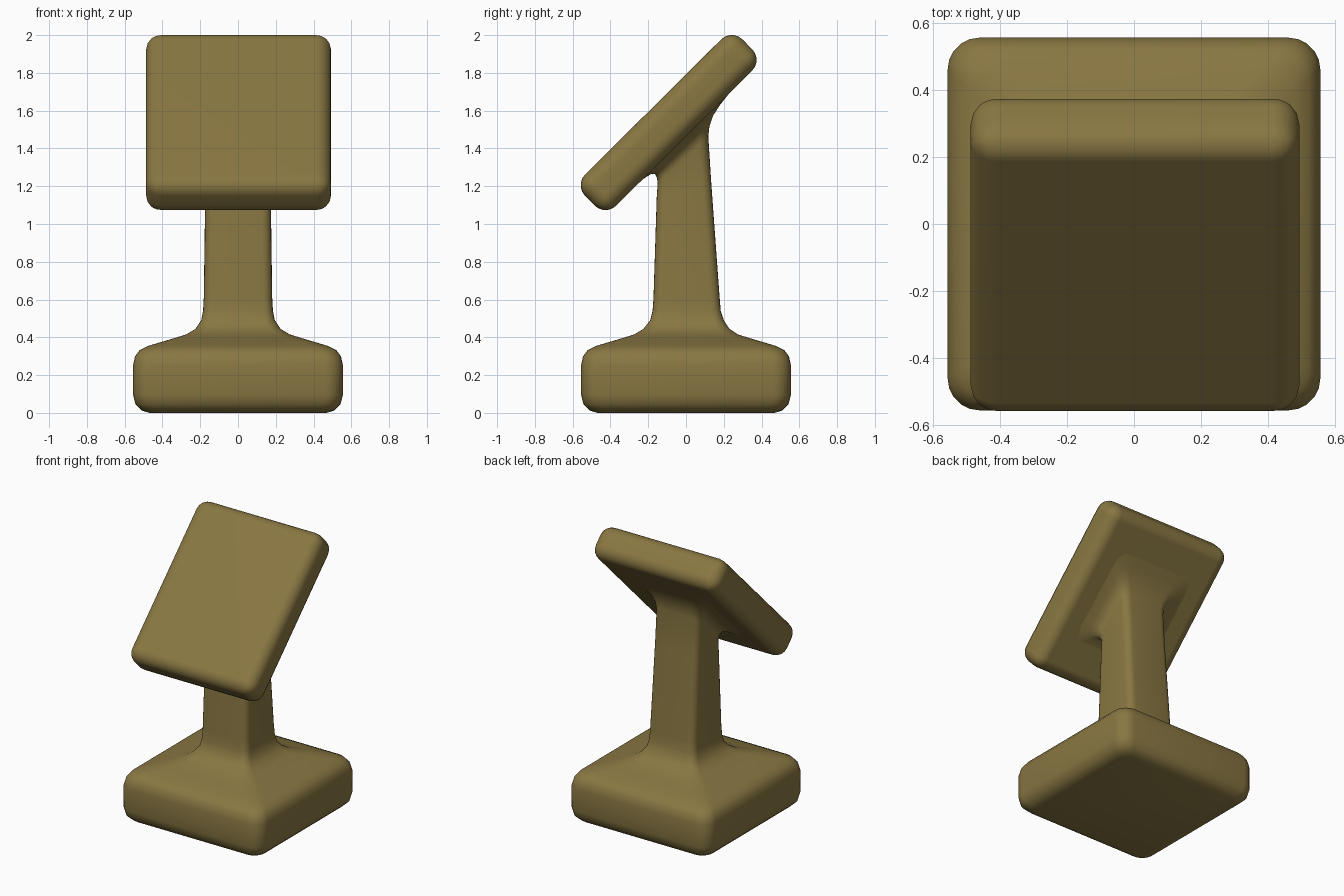
import bpy, bmesh, math
from mathutils import Matrix

if "Cube" in bpy.data.objects:
    bpy.data.objects.remove(bpy.data.objects["Cube"])

mat = bpy.data.materials.new("olive_brown")
mat.diffuse_color = (0.25, 0.185, 0.055, 1)
mat.use_nodes = True
mat.node_tree.nodes["Principled BSDF"].inputs["Base Color"].default_value = mat.diffuse_color


def finish(bm, name):
    bmesh.ops.recalc_face_normals(bm, faces=bm.faces)
    me = bpy.data.meshes.new(name)
    bm.to_mesh(me)
    bm.free()
    ob = bpy.data.objects.new(name, me)
    bpy.context.collection.objects.link(ob)
    me.materials.append(mat)
    for p in me.polygons:
        p.use_smooth = True
    return ob


def rounded_ring(bm, hx, y0, y1, r, z, k):
    """Rounded rectangle loop whose height is sheared by k along y."""
    cy, hy, n = (y0 + y1) / 2, (y1 - y0) / 2, 5
    ring = []
    for q, (sx, sy) in enumerate([(1, 1), (-1, 1), (-1, -1), (1, -1)]):
        for i in range(n + 1):
            a = math.pi / 2 * (q + i / n)
            x = sx * (hx - r) + r * math.cos(a)
            y = cy + sy * (hy - r) + r * math.sin(a)
            ring.append(bm.verts.new((x, y, z + k * y)))
    return ring


# Foot and neck: one loft, from the floor up to the underside of the panel
# (half width, front y, back y, corner radius, height, slope)
sections = [
    (0.47, -0.47, 0.47, 0.06, 0.000, 0),
    (0.51, -0.51, 0.51, 0.08, 0.013, 0),
    (0.543, -0.543, 0.543, 0.09, 0.045, 0),
    (0.555, -0.555, 0.555, 0.095, 0.095, 0),
    (0.555, -0.555, 0.555, 0.095, 0.255, 0),
    (0.545, -0.545, 0.545, 0.095, 0.300, 0),
    (0.52, -0.52, 0.52, 0.09, 0.333, 0),
    (0.475, -0.475, 0.475, 0.085, 0.355, 0),
    (0.37, -0.37, 0.37, 0.08, 0.386, 0),
    (0.275, -0.275, 0.275, 0.07, 0.415, 0),
    (0.225, -0.225, 0.23, 0.06, 0.445, 0),
    (0.195, -0.19, 0.20, 0.055, 0.490, 0),
    (0.185, -0.177, 0.184, 0.05, 0.540, 0),
    (0.181, -0.172, 0.178, 0.05, 0.610, 0),
    (0.173, -0.155, 0.134, 0.05, 1.180, 0.25),
    (0.172, -0.150, 0.118, 0.05, 1.355, 0.93),
    (0.180, -0.154, 0.124, 0.05, 1.395, 0.97),
    (0.205, -0.165, 0.143, 0.055, 1.430, 1),
    (0.245, -0.185, 0.180, 0.06, 1.450, 1),
    (0.310, -0.230, 0.240, 0.07, 1.466, 1),
]
bm = bmesh.new()
rings = [rounded_ring(bm, *s) for s in sections]
for a, b in zip(rings, rings[1:]):
    for i in range(len(a)):
        j = (i + 1) % len(a)
        bm.faces.new((a[i], a[j], b[j], b[i]))
bm.faces.new(rings[0])
finish(bm, "foot_and_neck")

# Tilted panel: rounded slab leaning back 45 degrees
bm = bmesh.new()
bmesh.ops.create_cube(bm, size=1, matrix=Matrix.Diagonal((0.98, 0.233, 1.175, 1)))
bmesh.ops.bevel(bm, geom=bm.edges[:], offset=0.08, segments=5, profile=0.5,
                affect='EDGES', clamp_overlap=True)
bmesh.ops.transform(bm, verts=bm.verts, matrix=Matrix.Translation((0.003, -0.092, 1.537))
                    @ Matrix.Rotation(math.radians(-45.2), 4, 'X'))
panel = finish(bm, "tilted_panel")
mod = panel.modifiers.new("clean_shading", 'WEIGHTED_NORMAL')
mod.keep_sharp = True
